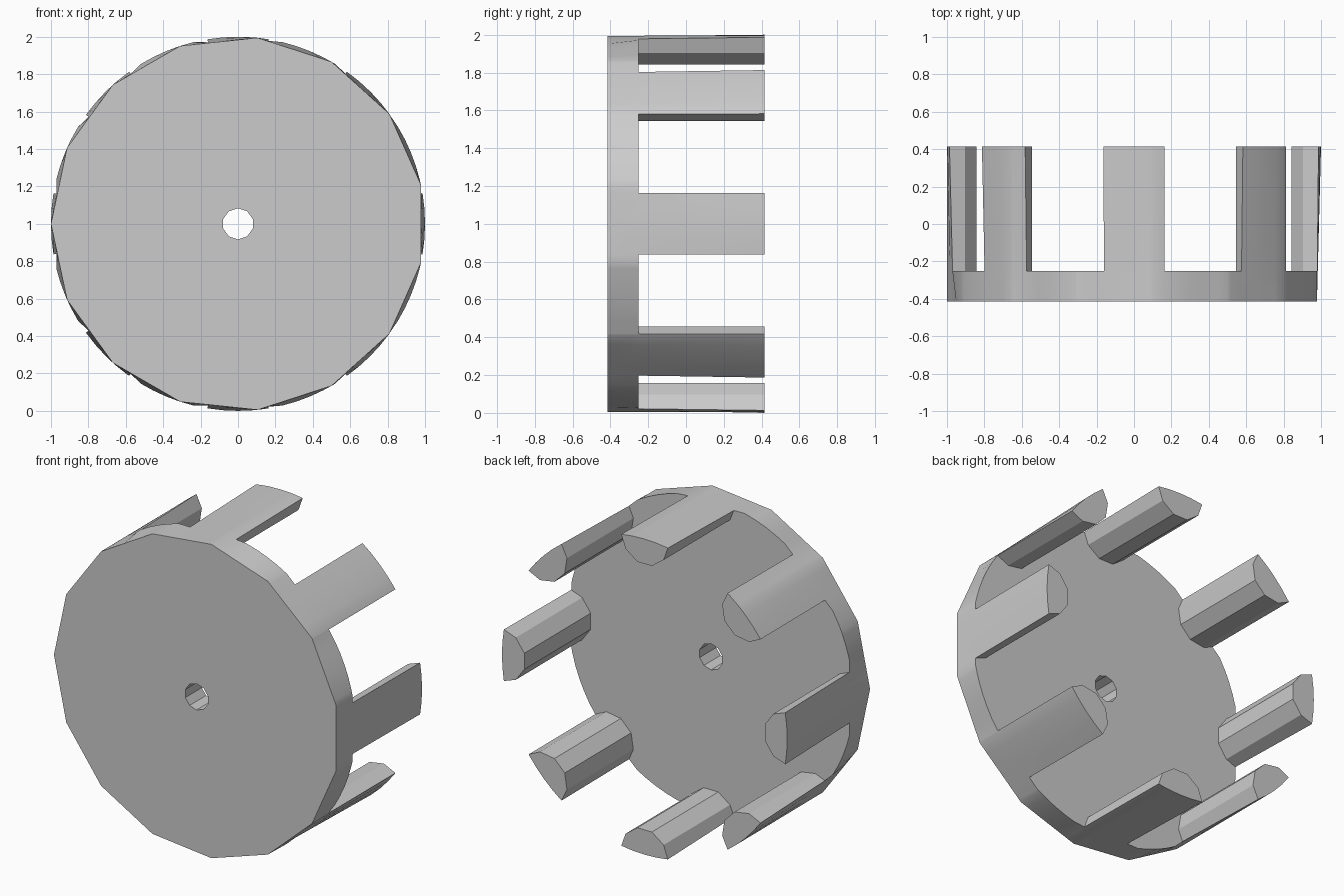
import bpy, bmesh
from math import sin, cos, pi, radians, degrees

cube = bpy.data.objects.get("Cube")
if cube:
    bpy.data.objects.remove(cube)

FRONT, PLATE, BACK = -0.415, -0.25, 0.415   # depths along y
POST_R, HOLE_R = 0.165, 0.083               # post and bore radii
HALF = 9.4                                  # half angle covered by a post
SIDES, POSTS = 15, 8                        # front outline sides, post count
STEP = 360 / POSTS

bm = bmesh.new()


def point(angle, radius, y):
    a = radians(angle)
    return bm.verts.new((radius * cos(a), y, 1 + radius * sin(a)))


def chord_radius(angle):
    """Radius of the front outline, which has a corner at 180 degrees."""
    side = 360 / SIDES
    off = (angle - 180) % side - side / 2
    return cos(radians(side / 2)) / cos(radians(off))


def in_post(angle):
    return abs((angle + STEP / 2) % STEP - STEP / 2) <= HALF + 0.01


def loop_edges(verts):
    edges = []
    for a, b in zip(verts, verts[1:] + verts[:1]):
        edges.append(bm.edges.get((a, b)) or bm.edges.new((a, b)))
    return edges


def fill(*loops):
    edges = [e for loop in loops for e in loop_edges(loop)]
    bmesh.ops.triangle_fill(bm, edges=edges, use_beauty=True, normal=(0, 1, 0))


# Angles around the rim: post arcs, gap arcs and front outline corners
angles = {round(k * 360 / SIDES + 180, 3) % 360 for k in range(SIDES)}
for p in range(POSTS):
    angles |= {round(p * STEP + HALF * k / 2, 3) % 360 for k in range(-2, 3)}
    gap = STEP - 2 * HALF
    angles |= {round(p * STEP + HALF + gap * k / 6, 3) % 360 for k in range(1, 6)}
angles = sorted(angles)
count = len(angles)

# Rim rings, growing from the faceted front to the round back
taper = (PLATE - FRONT) / (BACK - FRONT)
front, middle, tips = [], [], {}
for i, a in enumerate(angles):
    r = chord_radius(a)
    front.append(point(a, r, FRONT))
    middle.append(point(a, r + (1 - r) * taper if in_post(a) else 1, PLATE))
    if in_post(a):
        tips[i] = point(a, 1, BACK)

for i in range(count):
    j = (i + 1) % count
    bm.faces.new((front[i], front[j], middle[j], middle[i]))
    if i in tips and j in tips:
        bm.faces.new((middle[i], middle[j], tips[j], tips[i]))

# Posts: rounded inner side, end cap, and the plate outline between them
outline = []
start = next(i for i in range(count) if i not in tips)
order = [(start + k) % count for k in range(count)]
k = 0
while k < count:
    i = order[k]
    if i not in tips:
        outline.append(middle[i])
        k += 1
        continue
    arc = []
    while k < count and order[k] in tips:
        arc.append(order[k])
        k += 1
    centre = round(angles[arc[0]] / STEP) * STEP if angles[arc[0]] < 360 - HALF - 1 else 0
    c = radians(centre)
    rows = []
    for y in (PLATE, BACK):
        row = []
        for n in range(1, 5):
            t, d = POST_R * cos(n * pi / 5), POST_R * sin(n * pi / 5)
            x = (1 - d) * cos(c) + t * sin(c)
            z = (1 - d) * sin(c) - t * cos(c)
            row.append(bm.verts.new((x, y, 1 + z)))
        rows.append(row)
    base = [middle[arc[0]]] + rows[0] + [middle[arc[-1]]]
    top = [tips[arc[0]]] + rows[1] + [tips[arc[-1]]]
    for n in range(5):
        bm.faces.new((base[n], base[n + 1], top[n + 1], top[n]))
    bm.faces.new(top + [tips[m] for m in arc[-2:0:-1]])
    outline += base

# Centre bore
bore = [[point(90 + 36 * n, HOLE_R, y) for n in range(10)] for y in (FRONT, PLATE)]
for n in range(10):
    m = (n + 1) % 10
    bm.faces.new((bore[0][n], bore[0][m], bore[1][m], bore[1][n]))

# Front face and back of the plate
fill(front, bore[0])
fill(outline, bore[1])
bmesh.ops.recalc_face_normals(bm, faces=bm.faces[:])

mesh = bpy.data.meshes.new("slotted_drum")
bm.to_mesh(mesh)
bm.free()
drum = bpy.data.objects.new("slotted_drum", mesh)
bpy.context.collection.objects.link(drum)

# Plain grey material
grey = bpy.data.materials.new("light_grey")
grey.use_nodes = True
grey.diffuse_color = (0.6, 0.6, 0.6, 1)
grey.node_tree.nodes["Principled BSDF"].inputs["Base Color"].default_value = (0.6, 0.6, 0.6, 1)
mesh.materials.append(grey)

bpy.ops.object.select_all(action="DESELECT")
drum.select_set(True)
bpy.context.view_layer.objects.active = drum
bpy.ops.object.shade_smooth_by_angle(angle=radians(30))
